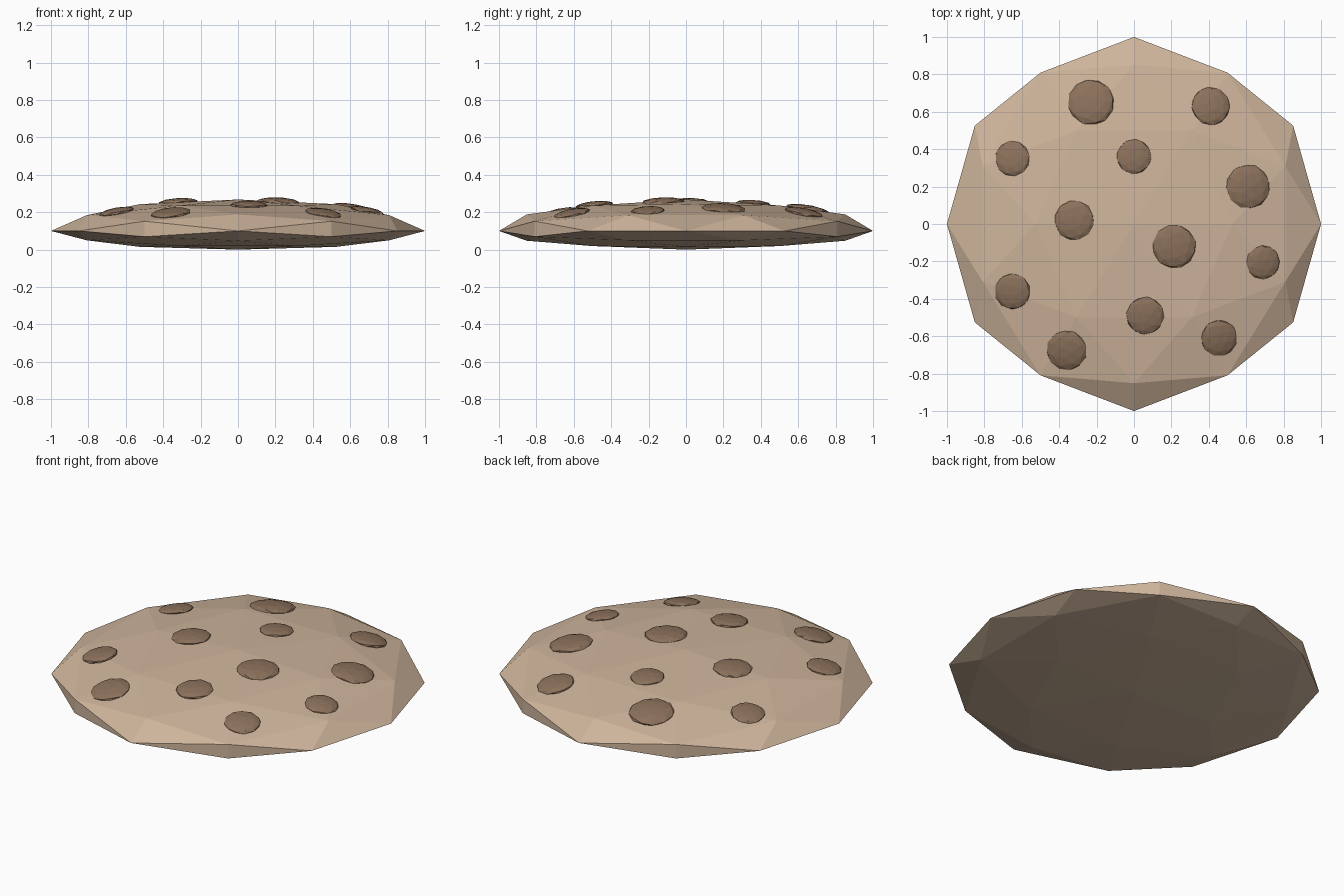
import bpy, bmesh, math, random
from mathutils import Vector, Matrix
from mathutils.bvhtree import BVHTree
from itertools import product

if "Cube" in bpy.data.objects:
    bpy.data.objects.remove(bpy.data.objects["Cube"])

random.seed(4)
TOP, BOTTOM, MID = 0.168, 0.1, 0.1


def material(name, rgb):
    m = bpy.data.materials.new(name)
    m.diffuse_color = (*rgb, 1)
    m.use_nodes = True
    m.node_tree.nodes["Principled BSDF"].inputs["Base Color"].default_value = m.diffuse_color
    return m


def add_object(name, bm, mat):
    me = bpy.data.meshes.new(name)
    bm.to_mesh(me)
    bm.free()
    me.materials.append(mat)
    ob = bpy.data.objects.new(name, me)
    bpy.context.collection.objects.link(ob)
    return ob


dough = material("dough", (0.62, 0.46, 0.33))
chocolate = material("chocolate", (0.26, 0.165, 0.105))

# Cookie body: low-poly sphere with a two-fold axis up, squashed
bm = bmesh.new()
points = set()
for base in ((0, 0.851, 0.526), (0.5, 0.809, 0.309), (1, 0, 0)):
    for k in range(3):
        p = base[k:] + base[:k]
        for s in product((-1, 1), repeat=3):
            points.add(tuple(a * b + 0.0 for a, b in zip(p, s)))
for p in sorted(points):
    bm.verts.new(p)
bmesh.ops.convex_hull(bm, input=bm.verts[:])
for v in bm.verts:
    v.co.z = MID + v.co.z * (TOP if v.co.z > 0 else BOTTOM)
bmesh.ops.recalc_face_normals(bm, faces=bm.faces[:])
surface = BVHTree.FromBMesh(bm)
add_object("cookie_body", bm, dough)

# Chocolate chips: flattened lumps tilted to the surface (x, y, radius)
chips = [(-0.23, 0.65, 0.125), (0.41, 0.63, 0.105), (-0.65, 0.35, 0.095),
         (0.0, 0.36, 0.095), (0.61, 0.20, 0.12), (-0.32, 0.02, 0.108),
         (0.215, -0.12, 0.118), (0.69, -0.205, 0.092), (-0.65, -0.36, 0.098),
         (0.06, -0.49, 0.103), (-0.36, -0.675, 0.11), (0.455, -0.61, 0.1)]
for i, (x, y, r) in enumerate(chips):
    hit = surface.ray_cast(Vector((x, y, 2)), Vector((0, 0, -1)))[0]
    normal = Vector((x, y, (hit.z - MID) / TOP ** 2)).normalized()
    tilt = Vector((0, 0, 1)).rotation_difference(normal).to_matrix().to_4x4()
    spin = (Matrix.Rotation(random.uniform(0, math.tau), 4, 'Z')
            @ Matrix.Rotation(random.uniform(0, math.tau), 4, 'X'))
    bm = bmesh.new()
    bmesh.ops.create_icosphere(bm, subdivisions=2, radius=1)
    bm.transform(Matrix.Translation(hit) @ tilt
                 @ Matrix.Diagonal((r, r, r * 0.22, 1)) @ spin)
    add_object(f"chocolate_chip_{i + 1}", bm, chocolate)
